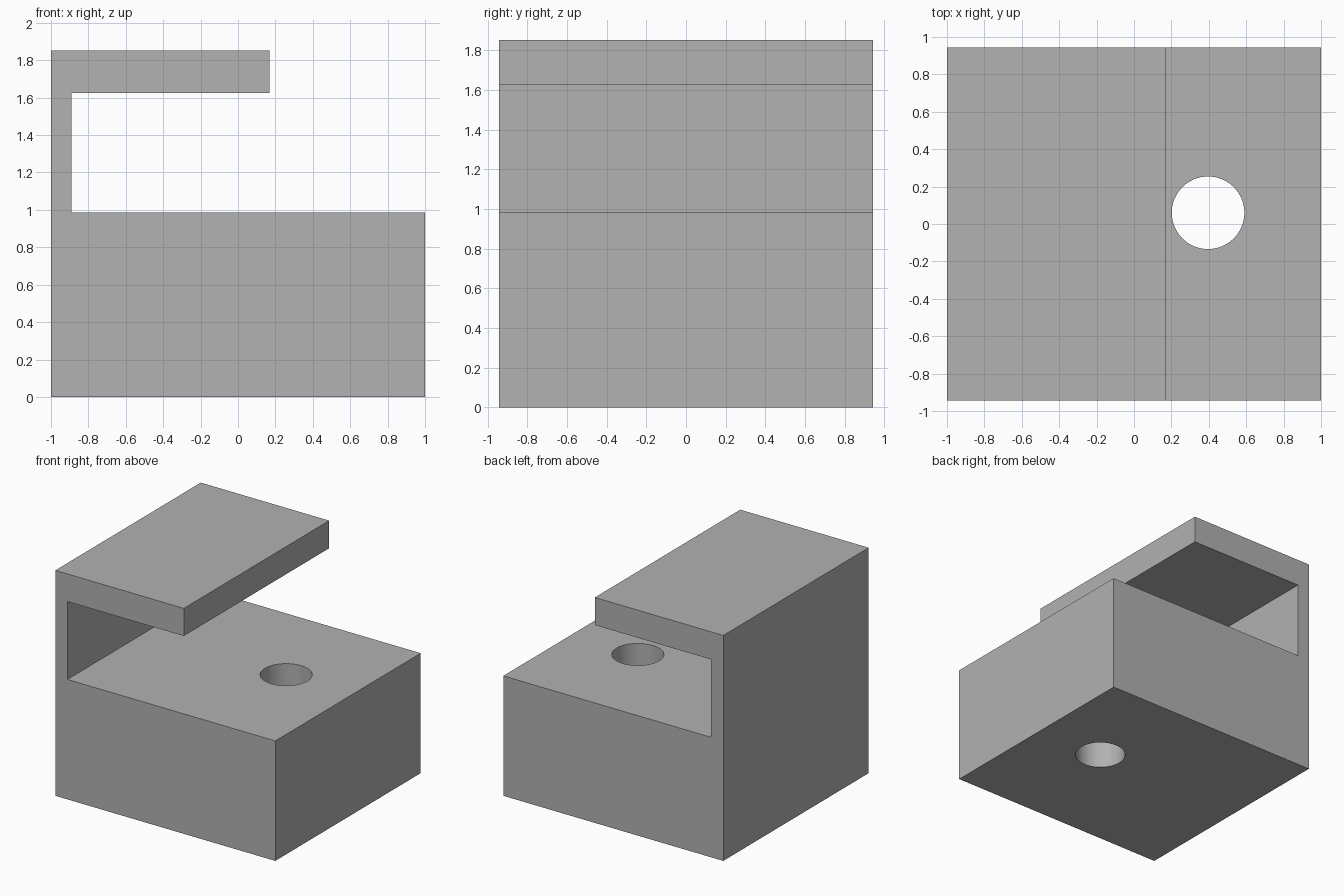
import bpy
import bmesh
from mathutils import Vector

cube = bpy.data.objects.get("Cube")
if cube:
    bpy.data.objects.remove(cube, do_unlink=True)

HALF_X, HALF_Y = 1.0, 0.944
BASE_TOP, ARM_BOTTOM, TOP = 0.986, 1.626, 1.853
WALL_INNER, ARM_END = -0.89, 0.168

grey = bpy.data.materials.new("plain grey")
grey.use_nodes = True
colour = (0.445, 0.445, 0.445, 1)
grey.diffuse_color = colour
grey.node_tree.nodes["Principled BSDF"].inputs["Base Color"].default_value = colour

# Bracket body: side profile extruded along y
profile = [
    (-HALF_X, 0), (HALF_X, 0), (HALF_X, BASE_TOP), (WALL_INNER, BASE_TOP),
    (WALL_INNER, ARM_BOTTOM), (ARM_END, ARM_BOTTOM), (ARM_END, TOP), (-HALF_X, TOP),
]
bm = bmesh.new()
face = bm.faces.new([bm.verts.new((x, -HALF_Y, z)) for x, z in profile])
extruded = bmesh.ops.extrude_face_region(bm, geom=[face])["geom"]
moved = [v for v in extruded if isinstance(v, bmesh.types.BMVert)]
bmesh.ops.translate(bm, verts=moved, vec=Vector((0, 2 * HALF_Y, 0)))
bmesh.ops.recalc_face_normals(bm, faces=bm.faces)
mesh = bpy.data.meshes.new("bracket_body")
bm.to_mesh(mesh)
bm.free()
mesh.materials.append(grey)
body = bpy.data.objects.new("bracket_body", mesh)
bpy.context.collection.objects.link(body)

# Round hole through the base only
bpy.ops.mesh.primitive_cylinder_add(
    vertices=64, radius=0.194, depth=1.4, location=(0.396, 0.06, BASE_TOP / 2))
cutter = bpy.context.object
cutter.name = "hole_cutter"
cutter.data.materials.append(grey)
cutter.hide_render = True

hole = body.modifiers.new("round hole", "BOOLEAN")
hole.operation = "DIFFERENCE"
hole.solver = "EXACT"
hole.object = cutter

bpy.ops.object.select_all(action="DESELECT")
body.select_set(True)
bpy.context.view_layer.objects.active = body
bpy.ops.object.modifier_apply(modifier=hole.name)
bpy.data.objects.remove(cutter, do_unlink=True)
bpy.ops.object.shade_smooth_by_angle()
